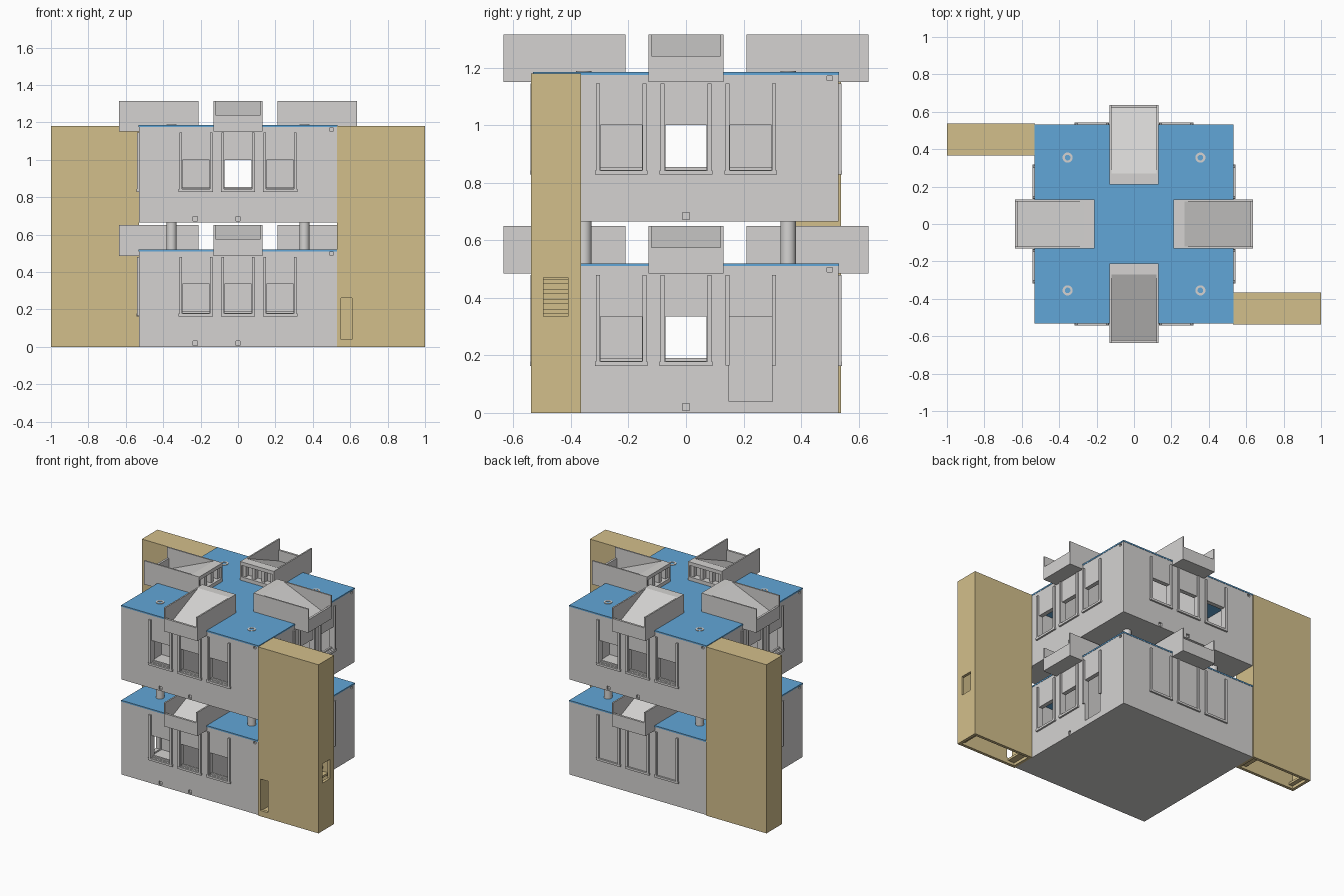
import bpy, bmesh
from math import pi
from mathutils import Matrix, Vector

cube = bpy.data.objects.get("Cube")
if cube:
    bpy.data.objects.remove(cube, do_unlink=True)


def material(name, rgb):
    m = bpy.data.materials.new(name)
    m.use_nodes = True
    m.diffuse_color = (*rgb, 1)
    m.node_tree.nodes["Principled BSDF"].inputs["Base Color"].default_value = (*rgb, 1)
    return m


GREY = material("light grey", (0.66, 0.65, 0.64))
TAN = material("tan", (0.65, 0.52, 0.26))
BLUE = material("roof blue", (0.12, 0.38, 0.68))


def finish(name, bm, mat, turn=0, lift=0):
    """Turn by quarter circles, lift, and add as an object."""
    bm.transform(Matrix.Translation((0, 0, lift)) @ Matrix.Rotation(turn * pi / 2, 4, "Z"))
    bmesh.ops.recalc_face_normals(bm, faces=bm.faces)
    me = bpy.data.meshes.new(name)
    bm.to_mesh(me)
    bm.free()
    ob = bpy.data.objects.new(name, me)
    me.materials.append(mat)
    bpy.context.scene.collection.objects.link(ob)
    return ob


def boxes(name, spans, mat, turn=0, lift=0):
    """Each span is x0, x1, y0, y1, z0, z1."""
    bm = bmesh.new()
    for x0, x1, y0, y1, z0, z1 in spans:
        c = Vector((x0 + x1, y0 + y1, z0 + z1)) / 2
        size = Matrix.Diagonal((x1 - x0, y1 - y0, z1 - z0, 1))
        bmesh.ops.create_cube(bm, size=1, matrix=Matrix.Translation(c) @ size)
    return finish(name, bm, mat, turn, lift)


def cut(ob, span, turn=0, lift=0):
    """Remove one box from an object."""
    tool = boxes("cutter", [span], ob.data.materials[0], turn, lift)
    tool.hide_render = True
    mod = ob.modifiers.new("cut", "BOOLEAN")
    mod.operation, mod.solver, mod.object = "DIFFERENCE", "EXACT", tool
    bpy.context.view_layer.objects.active = ob
    bpy.ops.object.modifier_apply(modifier=mod.name)
    bpy.data.objects.remove(tool, do_unlink=True)


def prism(name, profile, half, mat, turn=0, lift=0):
    """Extrude a y-z profile across x."""
    bm = bmesh.new()
    face = bm.faces.new([bm.verts.new((-half, y, z)) for y, z in profile])
    ext = bmesh.ops.extrude_face_region(bm, geom=[face])["geom"]
    bmesh.ops.translate(bm, vec=(2 * half, 0, 0),
                        verts=[v for v in ext if isinstance(v, bmesh.types.BMVert)])
    return finish(name, bm, mat, turn, lift)


def tube(name, x, y, z0, z1, outer, inner, mat):
    """Upright hollow pipe."""
    bm = bmesh.new()
    ring = bmesh.ops.create_circle(bm, segments=24, radius=outer)["verts"]
    hole = bmesh.ops.create_circle(bm, segments=24, radius=inner)["verts"]
    n = len(ring)
    faces = [bm.faces.new((ring[i], ring[(i + 1) % n], hole[(i + 1) % n], hole[i]))
             for i in range(n)]
    ext = bmesh.ops.extrude_face_region(bm, geom=faces)["geom"]
    bmesh.ops.translate(bm, vec=(0, 0, z1 - z0),
                        verts=[v for v in ext if isinstance(v, bmesh.types.BMVert)])
    bm.transform(Matrix.Translation((x, y, z0)))
    ob = finish(name, bm, mat)
    bpy.context.view_layer.objects.active = ob
    ob.select_set(True)
    bpy.ops.object.shade_smooth_by_angle()
    ob.select_set(False)


W = 0.53          # half width of a storey
H = 0.52          # storey height
STEP = 0.665      # floor to floor
BAYS = (-0.225, 0, 0.225)


def hood(label, turn, lift):
    """Roof scoop: two cheeks, low front board, sloped filling with a recessed inner end."""
    boxes(label + "_hood_casing", [
        (-0.13, -0.12, -0.635, -0.21, 0, 0.165),
        (0.12, 0.13, -0.635, -0.21, 0, 0.165),
        (-0.12, 0.12, -0.635, -0.62, 0, 0.09)], GREY, turn, lift)
    prism(label + "_hood_slope", [
        (-0.62, 0), (-0.21, 0), (-0.21, 0.06), (-0.255, 0.06), (-0.255, 0.14),
        (-0.21, 0.14), (-0.21, 0.165), (-0.27, 0.165), (-0.62, 0.015)], 0.12, GREY, turn, lift)
    boxes(label + "_hood_vent_bars", [
        (x - 0.012, x + 0.012, -0.26, -0.225, 0.06, 0.14) for x in (-0.108, -0.036, 0.036, 0.108)
    ], GREY, turn, lift)


def storey(label, lift, has_doors):
    # Shell with floor, windows, doors and small wall recesses
    shell = boxes(label + "_walls", [(-W, W, -W, W, 0, H - 0.01)], GREY, 0, lift)
    cut(shell, (-W + 0.03, W - 0.03, -W + 0.03, W - 0.03, 0.03, 1), 0, lift)
    for turn in range(4):
        for x in BAYS:
            cut(shell, (x - 0.072, x + 0.072, -0.6, -0.4, 0.18, 0.335), turn, lift)
        cut(shell, (-0.012, 0.012, -0.6, -W + 0.012, 0.008, 0.032), turn, lift)
        cut(shell, (0.49, 0.51, -0.6, -W + 0.012, 0.49, 0.506), turn, lift)
        if turn % 2 == 0:
            cut(shell, (-0.24, -0.216, -0.6, -W + 0.012, 0.008, 0.032), turn, lift)
        elif has_doors:
            cut(shell, (0.15, 0.30, -0.6, -0.4, 0.04, 0.335), turn, lift)

    # Blue roof sheet
    boxes(label + "_roof", [(-W - 0.002, W + 0.002, -W - 0.002, W + 0.002, H - 0.01, H)],
          BLUE, 0, lift)

    for turn in range(4):
        # Window posts, sills and inner sashes
        trim = []
        for x in BAYS:
            for s in (-1, 1):
                p = x + s * 0.081
                trim.append((p - 0.007, p + 0.007, -W - 0.011, -W + 0.002, 0.165, 0.48))
            if not (has_doors and turn % 2 and x > 0):
                trim.append((x - 0.092, x + 0.092, -W - 0.012, -W + 0.002, 0.163, 0.178))
                trim.append((x - 0.072, x + 0.072, -W + 0.012, -W + 0.025, 0.178, 0.19))
        boxes(f"{label}_window_trim_{turn}", trim, GREY, turn, lift)
        # Corner room partitions
        boxes(f"{label}_partition_{turn}", [
            (0.11, 0.505, -0.13, -0.11, 0.03, H - 0.01),
            (0.11, 0.13, -0.505, -0.13, 0.03, H - 0.01)], GREY, turn, lift)
        hood(f"{label}_{turn}", turn, lift + 0.485)


storey("lower", 0, True)
storey("upper", STEP, False)

# Columns between storeys and drain rings on the roof
for sx in (-1, 1):
    for sy in (-1, 1):
        x, y = sx * 0.355, sy * 0.355
        tube("column", x, y, H - 0.005, STEP + 0.005, 0.027, 0.014, GREY)
        tube("roof_drain", x, y, STEP + H - 0.005, STEP + H + 0.003, 0.027, 0.015, GREY)

# Hollow side towers, the second half a turn round
for turn, side in ((0, "left"), (2, "right")):
    tower = boxes(side + "_tower", [(W, 1, -0.538, -0.365, 0, 1.18)], TAN, turn)
    cut(tower, (W + 0.02, 0.98, -0.518, -0.385, -0.1, 1.16), turn)
    cut(tower, (0.55, 0.61, -0.6, -0.5, 0.04, 0.26), turn)
    cut(tower, (0.95, 1.1, -0.495, -0.41, 0.335, 0.47), turn)
    boxes(side + "_tower_base_ring", [
        (W + 0.02, 0.60, -0.518, -0.385, 0.02, 0.035),
        (0.95, 0.98, -0.518, -0.385, 0.02, 0.035)], TAN, turn)
    # Steps behind the end opening
    boxes(side + "_tower_steps", [(0.93 - i * 0.04, 0.97 - i * 0.04, -0.515, -0.39,
                                   0.345 + i * 0.035, 0.36 + i * 0.035) for i in range(4)],
          TAN, turn)
